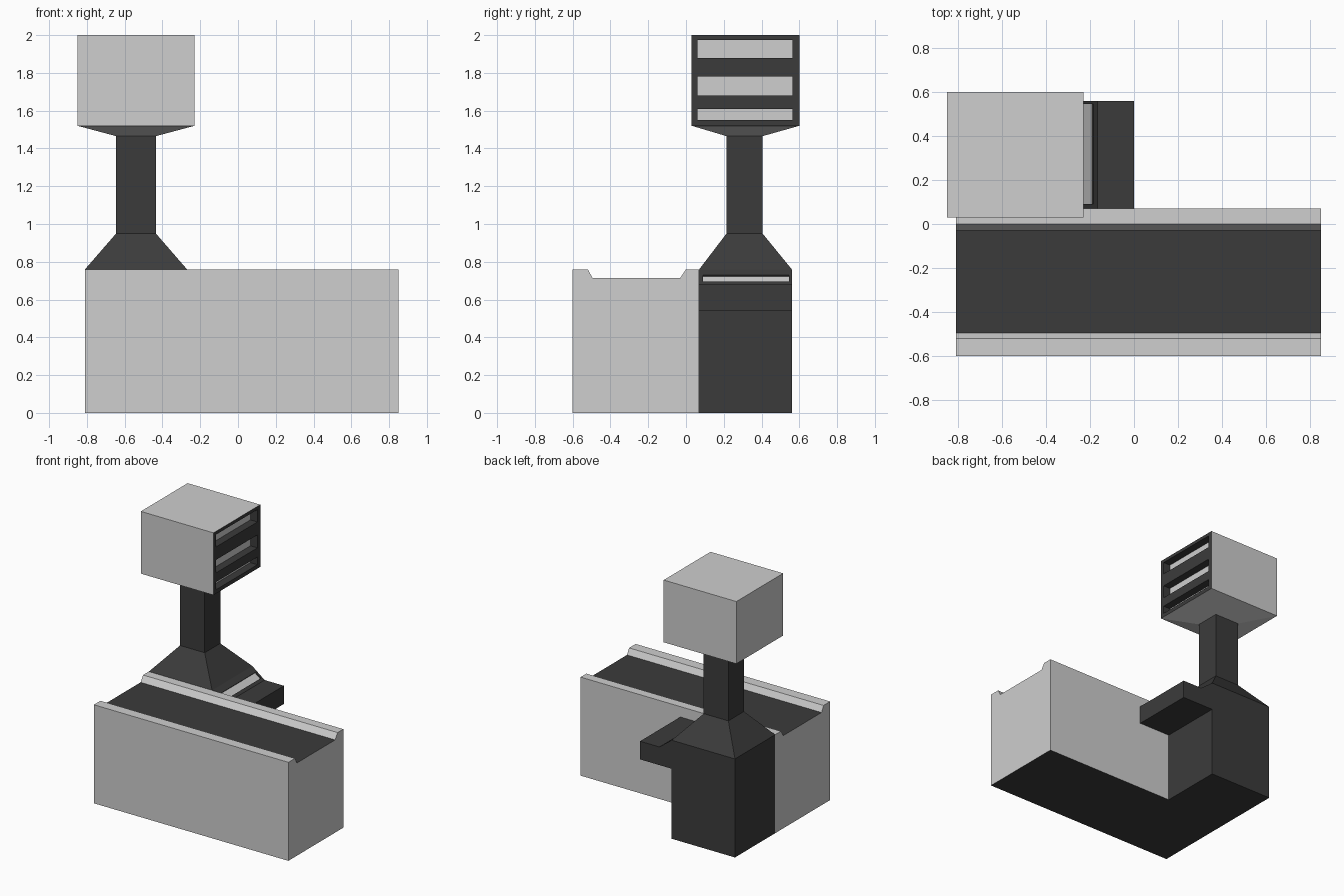
import bpy
import bmesh
from mathutils import Vector

cube = bpy.data.objects.get("Cube")
if cube:
    bpy.data.objects.remove(cube, do_unlink=True)


def material(name, value):
    mat = bpy.data.materials.new(name)
    mat.use_nodes = True
    color = (value, value, value, 1)
    mat.diffuse_color = color
    mat.node_tree.nodes["Principled BSDF"].inputs["Base Color"].default_value = color
    return mat


MATERIALS = [material("light grey", 0.62), material("charcoal", 0.044)]
LIGHT, DARK = 0, 1


def finish(name, bm):
    mesh = bpy.data.meshes.new(name)
    bm.to_mesh(mesh)
    bm.free()
    for mat in MATERIALS:
        mesh.materials.append(mat)
    obj = bpy.data.objects.new(name, mesh)
    bpy.context.collection.objects.link(obj)
    return obj


def loft(rings, color):
    """Solid through rings of points, capped at both ends."""
    bm = bmesh.new()
    rows = [[bm.verts.new(p) for p in ring] for ring in rings]
    bm.faces.new(rows[0])
    bm.faces.new(rows[-1])
    count = len(rows[0])
    for a, b in zip(rows, rows[1:]):
        for i in range(count):
            j = (i + 1) % count
            bm.faces.new((a[i], a[j], b[j], b[i]))
    bmesh.ops.recalc_face_normals(bm, faces=bm.faces)
    for f in bm.faces:
        f.material_index = color
    bm.normal_update()
    return bm


def rect(x0, x1, y0, y1, z):
    return [(x0, y0, z), (x1, y0, z), (x1, y1, z), (x0, y1, z)]


def recess(bm, direction, y_range, axis, spans, depth):
    """Cut windows into the face turned to direction and sink them."""
    direction = Vector(direction).normalized()

    def facing():
        return [f for f in bm.faces if f.normal.dot(direction) > 0.98]

    for f in facing():
        f.material_index = DARK
    cuts = [(1, v) for v in y_range] + [(axis, v) for s in spans for v in s]
    for k, value in cuts:
        point, normal = Vector(), Vector()
        point[k], normal[k] = value, 1
        faces = facing()
        edges = {e for f in faces for e in f.edges}
        verts = {v for f in faces for v in f.verts}
        bmesh.ops.bisect_plane(bm, geom=faces + list(edges) + list(verts),
                               plane_co=point, plane_no=normal)
        bm.normal_update()
    windows = []
    for f in facing():
        c = f.calc_center_median()
        if y_range[0] < c.y < y_range[1] and any(a < c[axis] < b for a, b in spans):
            windows.append(f)
    bmesh.ops.inset_individual(bm, faces=windows, thickness=0, depth=-depth)
    for f in windows:
        f.material_index = LIGHT


# Conveyor: channel profile in y and z, run along x
profile = [(-0.6, 0), (0.07, 0), (0.07, 0.76), (0, 0.76), (-0.03, 0.715),
           (-0.495, 0.715), (-0.52, 0.76), (-0.6, 0.76)]
bm = loft([[(x, y, z) for y, z in profile] for x in (-0.81, 0.85)], LIGHT)
for f in bm.faces:
    bed = f.normal.z > 0.95 and f.calc_center_median().z < 0.74
    if bed or f.normal.z < -0.95:
        f.material_index = DARK
finish("conveyor", bm)

# Pedestal with its side console: profile in x and z, run along y
profile = [(-0.81, 0), (-0.27, 0), (-0.27, 0.54), (0, 0.54), (0, 0.68),
           (-0.165, 0.68), (-0.27, 0.76), (-0.81, 0.76)]
bm = loft([[(x, y, z) for x, z in profile] for y in (0.07, 0.56)], DARK)
recess(bm, (0.08, 0, 0.105), (0.09, 0.545), 0, [(-0.23, -0.185)], 0.01)
finish("pedestal", bm)

# Neck: tapered foot and square column
finish("neck", loft([rect(-0.81, -0.27, 0.07, 0.56, 0.76),
                     rect(-0.645, -0.435, 0.215, 0.405, 0.95),
                     rect(-0.645, -0.435, 0.215, 0.405, 1.465)], DARK))

# Head: flared underside, box and slotted end
bm = loft([rect(-0.645, -0.435, 0.215, 0.405, 1.465),
           rect(-0.85, -0.23, 0.03, 0.6, 1.52),
           rect(-0.85, -0.23, 0.03, 0.6, 2)], LIGHT)
recess(bm, (1, 0, 0), (0.06, 0.565), 2,
       [(1.55, 1.61), (1.68, 1.78), (1.88, 1.975)], 0.06)
finish("head", bm)
